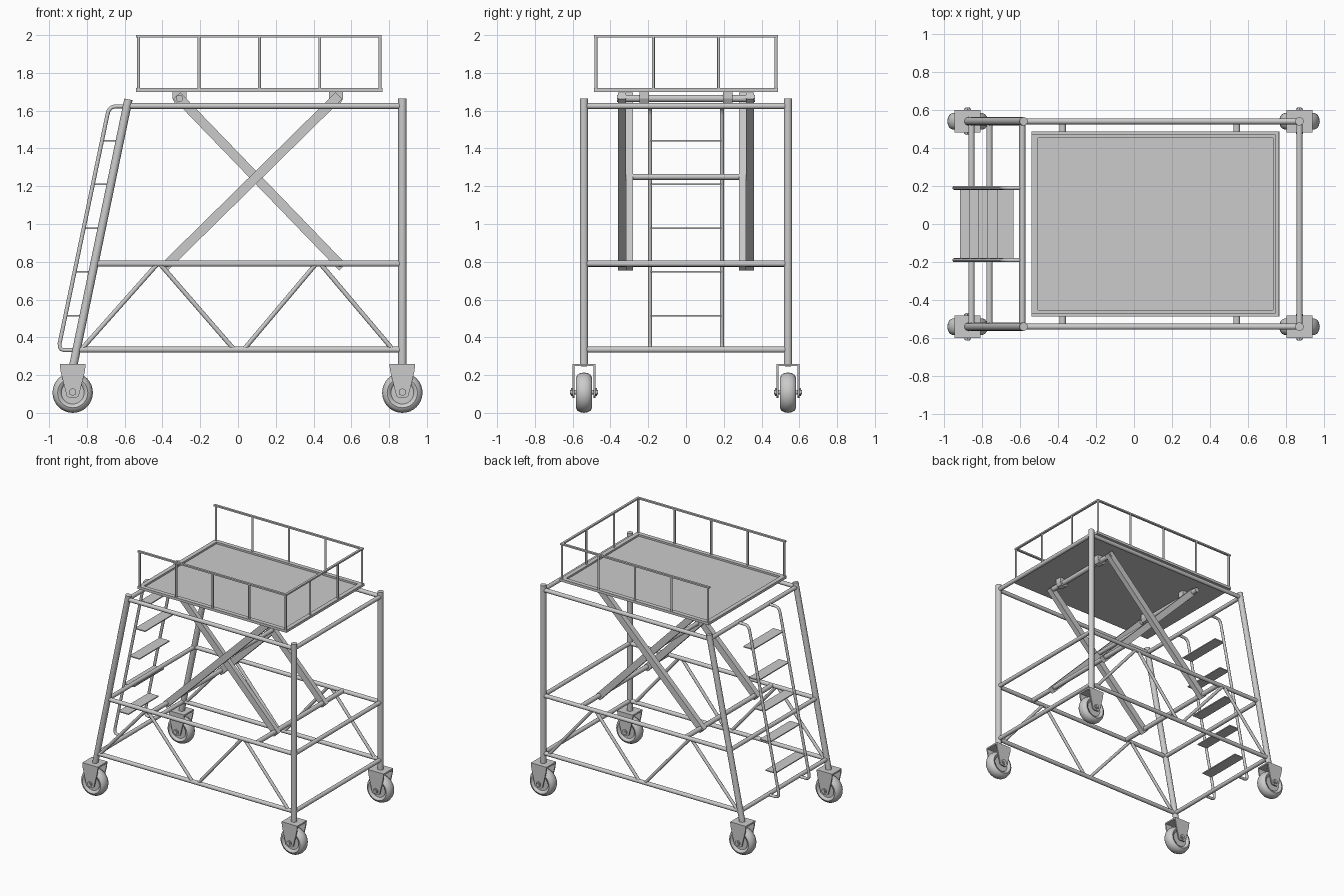
import bpy, bmesh, math
from mathutils import Vector

cube = bpy.data.objects.get("Cube")
if cube:
    bpy.data.objects.remove(cube, do_unlink=True)

steel = bpy.data.materials.new("plain_grey")
steel.use_nodes = True
GREY = (0.6, 0.6, 0.6, 1)
steel.diffuse_color = GREY
steel.node_tree.nodes["Principled BSDF"].inputs["Base Color"].default_value = GREY


def finish(name, bm, smooth=False):
    bmesh.ops.recalc_face_normals(bm, faces=bm.faces)
    mesh = bpy.data.meshes.new(name)
    bm.to_mesh(mesh)
    bm.free()
    mesh.materials.append(steel)
    obj = bpy.data.objects.new(name, mesh)
    bpy.context.collection.objects.link(obj)
    if smooth:
        bpy.ops.object.select_all(action='DESELECT')
        obj.select_set(True)
        bpy.context.view_layer.objects.active = obj
        bpy.ops.object.shade_smooth_by_angle(angle=math.radians(40))
    return obj


def tube(name, a, b, r, sides=16):
    a, b = Vector(a), Vector(b)
    bm = bmesh.new()
    bmesh.ops.create_cone(bm, cap_ends=True, segments=sides, radius1=r, radius2=r, depth=(b - a).length)
    rot = (b - a).to_track_quat('Z', 'Y').to_matrix()
    for v in bm.verts:
        v.co = rot @ v.co + (a + b) / 2
    return finish(name, bm, sides > 6)


def box(name, lo, hi):
    bm = bmesh.new()
    bmesh.ops.create_cube(bm, size=1)
    for v in bm.verts:
        v.co = [(l + h) / 2 + c * (h - l) for l, h, c in zip(lo, hi, v.co)]
    return finish(name, bm)


def plate(name, outline, y0, y1):
    """Extrude an x-z outline along y."""
    bm = bmesh.new()
    face = bm.faces.new([bm.verts.new((x, y0, z)) for x, z in outline])
    new = bmesh.ops.extrude_face_region(bm, geom=[face])["geom"]
    bmesh.ops.translate(bm, vec=(0, y1 - y0, 0), verts=[g for g in new if isinstance(g, bmesh.types.BMVert)])
    return finish(name, bm)


def slant_x(z):
    """Centre line of the leaning posts."""
    return -0.87 + (z - 0.26) * 0.207


SIDE, POST_X = 0.54, 0.87
LEVELS = (0.335, 0.79, 1.625)


def caster(name, cx, cy):
    # Rounded tyre: spun profile of radius against width
    bm = bmesh.new()
    profile = [(0.0, -0.028), (0.06, -0.028), (0.066, -0.038), (0.08, -0.043), (0.094, -0.036),
               (0.103, -0.021), (0.107, 0)]
    profile += [(r, -w) for r, w in reversed(profile[:-1])]
    verts = [bm.verts.new((cx + r, cy + w, 0.107)) for r, w in profile]
    edges = [bm.edges.new(p) for p in zip(verts, verts[1:])]
    bmesh.ops.spin(bm, geom=verts + edges, cent=(cx, cy, 0.107), axis=(0, 1, 0),
                   angle=math.tau, steps=32, use_merge=True)
    bmesh.ops.remove_doubles(bm, verts=bm.verts, dist=0.0005)
    finish(name + "_wheel", bm, True)
    # Fork, axle and nuts
    box(name + "_fork_top", (cx - 0.068, cy - 0.06, 0.248), (cx + 0.068, cy + 0.06, 0.26))
    outline = [(cx - 0.068, 0.25), (cx - 0.063, 0.215), (cx - 0.032, 0.09), (cx - 0.02, 0.08),
               (cx + 0.02, 0.08), (cx + 0.032, 0.09), (cx + 0.063, 0.215), (cx + 0.068, 0.25)]
    for s in (-1, 1):
        plate(name + "_fork_cheek", outline, cy + s * 0.05, cy + s * 0.06)
        tube(name + "_nut", (cx, cy + s * 0.058, 0.11), (cx, cy + s * 0.068, 0.11), 0.021, 6)
    tube(name + "_axle", (cx, cy - 0.073, 0.11), (cx, cy + 0.073, 0.11), 0.012)


# Frame sides: posts, rails, truss braces, casters
for side, y in (("front", -SIDE), ("back", SIDE)):
    tube(side + "_straight_post", (POST_X, y, 0.25), (POST_X, y, 1.665), 0.022)
    tube(side + "_leaning_post", (slant_x(0.25), y, 0.25), (slant_x(1.66), y, 1.66), 0.022)
    for z in LEVELS:
        tube(side + "_rail", (slant_x(z), y, z), (POST_X, y, z), 0.016)
    for low, high in ((-0.83, -0.43), (-0.02, -0.41), (0.03, 0.41), (0.82, 0.44)):
        tube(side + "_truss_brace", (low, y, 0.335), (high, y, 0.785), 0.012)
    caster(side + "_right_caster", -0.875, y)
    caster(side + "_left_caster", POST_X, y)

# End rails
for z in LEVELS:
    tube("straight_end_rail", (POST_X, -SIDE, z), (POST_X, SIDE, z), 0.016)
    tube("leaning_end_rail", (slant_x(z), -SIDE, z), (slant_x(z), SIDE, z), 0.016)

# Ladder stringers as bent pipes
for s in (-1, 1):
    curve = bpy.data.curves.new("ladder_stringer", 'CURVE')
    curve.dimensions = '3D'
    curve.bevel_depth = 0.011
    curve.bevel_resolution = 3
    curve.use_fill_caps = True
    path = [(-0.585, 1.623), (-0.65, 1.623), (-0.67, 1.617), (-0.685, 1.6), (-0.692, 1.575),
            (-0.944, 0.37), (-0.944, 0.35), (-0.936, 0.337), (-0.92, 0.332), (-0.856, 0.332)]
    spline = curve.splines.new('POLY')
    spline.points.add(len(path) - 1)
    for point, (x, z) in zip(spline.points, path):
        point.co = (x, s * 0.19, z, 1)
    curve.materials.append(steel)
    bpy.context.collection.objects.link(bpy.data.objects.new("ladder_stringer", curve))

# Ladder treads
for i in range(5):
    x, z = -0.915 + i * 0.0485, 0.515 + i * 0.2315
    box("ladder_tread", (x, -0.188, z - 0.004), (x + 0.088, 0.188, z + 0.004))

# Scissor lift: crossing arms, rods and deck brackets
LOW_A, HIGH_A = (-0.375, 0.785), (0.52, 1.665)
LOW_B, HIGH_B = (0.54, 0.785), (-0.31, 1.665)


def arm(name, a, b, y0, y1):
    a, b = Vector(a), Vector(b)
    along = (b - a).normalized() * 0.02
    across = Vector((-along.y, along.x)) * 1.25
    plate(name, [a - along - across, b + along - across, b + along + across, a - along + across], y0, y1)


for s in (-1, 1):
    arm("outer_scissor_arm", LOW_A, HIGH_A, s * 0.318, s * 0.36)
    arm("inner_scissor_arm", LOW_B, HIGH_B, s * 0.28, s * 0.317)
tube("scissor_pivot_rod", (0.1, -0.33, 1.25), (0.1, 0.33, 1.25), 0.016)
for x, z in (LOW_A, LOW_B):
    tube("scissor_base_rod", (x, -SIDE, 0.79), (x, SIDE, 0.79), 0.018)
for x, z in (HIGH_A, HIGH_B):
    tube("scissor_top_rod", (x, -0.365, z), (x, 0.365, z), 0.019)
    lug = [(x - 0.037, 1.702), (x - 0.037, 1.665), (x - 0.024, 1.64), (x, 1.634),
           (x + 0.024, 1.64), (x + 0.037, 1.665), (x + 0.037, 1.702)]
    for s in (-1, 1):
        plate("deck_bracket", lug, s * 0.195, s * 0.245)

# Deck with raised rim
X0, X1, Y = -0.54, 0.765, 0.487
box("deck_floor", (X0, -Y, 1.70), (X1, Y, 1.706))
for s in (-1, 1):
    y0, y1 = sorted((s * Y, s * (Y - 0.034)))
    box("deck_side_rim", (X0, y0, 1.70), (X1, y1, 1.72))
for x in (X0, X1 - 0.034):
    box("deck_end_rim", (x, -Y + 0.034, 1.70), (x + 0.034, Y - 0.034, 1.72))

# Guard rail on three sides
rail_y, rail_x = 0.477, 0.752
for s in (-1, 1):
    box("guard_side_rail", (X0, s * rail_y - 0.009, 1.988), (rail_x + 0.009, s * rail_y + 0.009, 2.0))
    for i in range(5):
        x = -0.526 + i * 0.3195
        tube("guard_post", (x, s * rail_y, 1.715), (x, s * rail_y, 1.99), 0.008, 10)
box("guard_end_rail", (rail_x - 0.009, -rail_y, 1.988), (rail_x + 0.009, rail_y, 2.0))
for y in (-0.173, 0.173):
    tube("guard_post", (rail_x, y, 1.715), (rail_x, y, 1.99), 0.008, 10)
